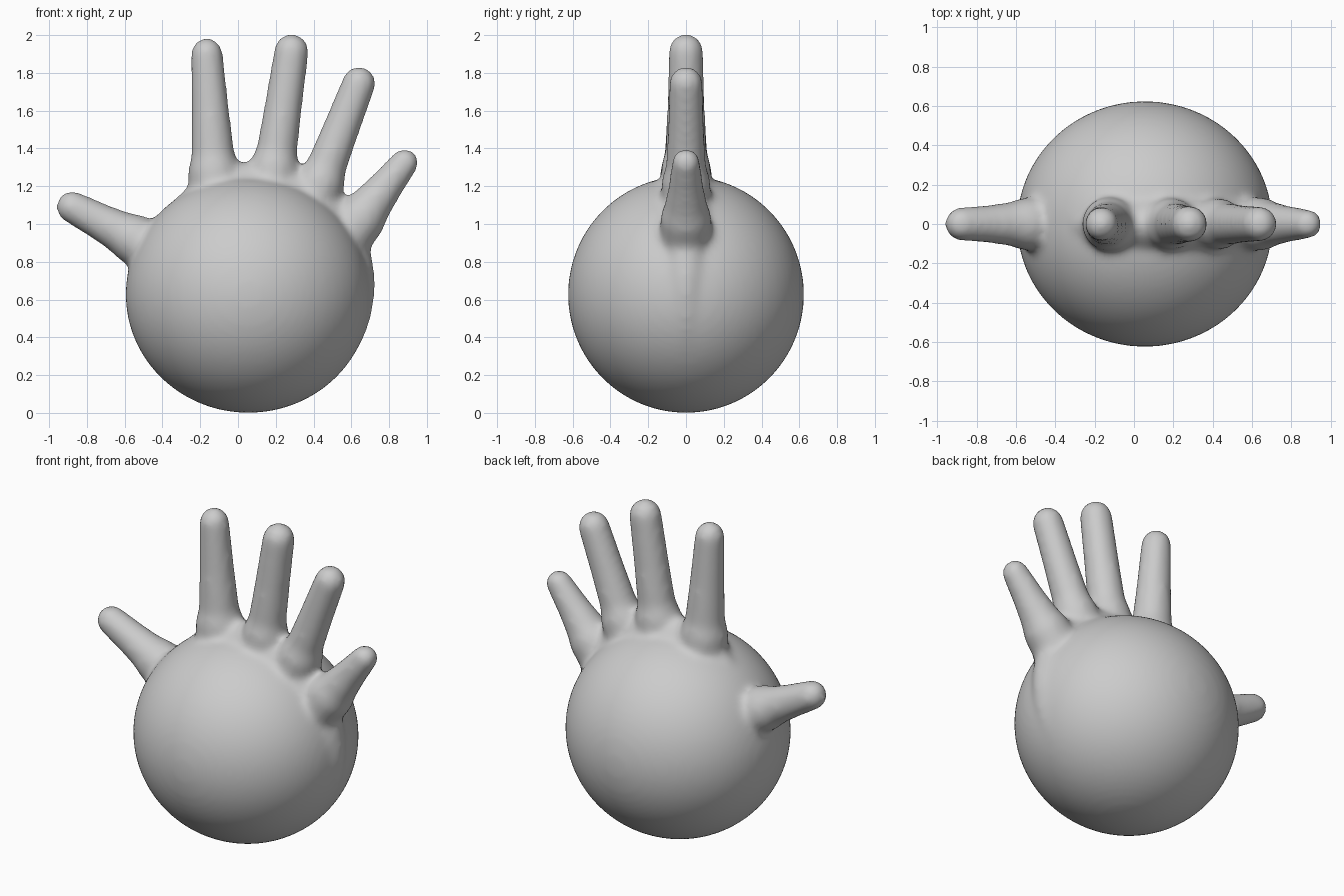
import bpy, bmesh
from math import sin, cos, pi
from mathutils import Vector, Matrix

if "Cube" in bpy.data.objects:
    bpy.data.objects.remove(bpy.data.objects["Cube"])

bm = bmesh.new()


def ellipsoid(center, radii):
    m = Matrix.Translation(center) @ Matrix.Diagonal((*radii, 1))
    bmesh.ops.create_uvsphere(bm, u_segments=64, v_segments=40, radius=1, matrix=m)


def finger(tip, base, r_tip, r_base, sides=32):
    """Tapered round-ended tube from inside the body to the tip centre."""
    a, b = Vector((base[0], 0, base[1])), Vector((tip[0], 0, tip[1]))
    axis = (b - a).normalized()
    length = (b - a).length
    u, v = Vector((0, 1, 0)), axis.cross(Vector((0, 1, 0)))
    # (distance along axis, radius): buried root, flared foot, shaft, dome
    profile = [(-0.22, r_base + 0.03), (-0.04, r_base + 0.025),
               (0.04, r_base + 0.002), (length * 0.5, (r_base + r_tip) / 2)]
    profile += [(length + r_tip * sin(t), r_tip * cos(t))
                for t in (i * pi / 2 / 8 for i in range(8))]
    rings = []
    for d, r in profile:
        rings.append([bm.verts.new(a + axis * d + (u * cos(k) + v * sin(k)) * r)
                      for k in (2 * pi * i / sides for i in range(sides))])
    faces = [bm.faces.new((p[i], p[(i + 1) % sides], q[(i + 1) % sides], q[i]))
             for p, q in zip(rings, rings[1:]) for i in range(sides)]
    top = bm.verts.new(b + axis * r_tip)
    for i in range(sides):
        faces.append(bm.faces.new((rings[-1][i], rings[-1][(i + 1) % sides], top)))
    faces.append(bm.faces.new(rings[0][::-1]))
    bmesh.ops.recalc_face_normals(bm, faces=faces)


# Inflated palm and the thin web between the fingers
ellipsoid((0.055, 0, 0.627), (0.65, 0.625, 0.627))
ellipsoid((0.11, 0, 0.68), (0.615, 0.25, 0.65))

# Thumb, then the four fingers: tip centre, base centre, tip and base radius
for spec in (
    ((-0.878, 1.09), (-0.60, 0.945), 0.085, 0.108),
    ((-0.165, 1.90), (-0.13, 1.33), 0.085, 0.112),
    ((0.283, 1.915), (0.20, 1.35), 0.092, 0.106),
    ((0.640, 1.745), (0.455, 1.27), 0.089, 0.104),
    ((0.882, 1.325), (0.68, 1.07), 0.075, 0.110),
):
    finger(*spec)

mesh = bpy.data.meshes.new("inflated_glove")
bm.to_mesh(mesh)
bm.free()
glove = bpy.data.objects.new("inflated_glove", mesh)
bpy.context.collection.objects.link(glove)

# Fuse into one skin and soften the joins
remesh = glove.modifiers.new("fuse", "REMESH")
remesh.mode = "VOXEL"
remesh.voxel_size = 0.02
remesh.use_smooth_shade = True
soften = glove.modifiers.new("soften", "SMOOTH")
soften.factor = 0.5
soften.iterations = 12
